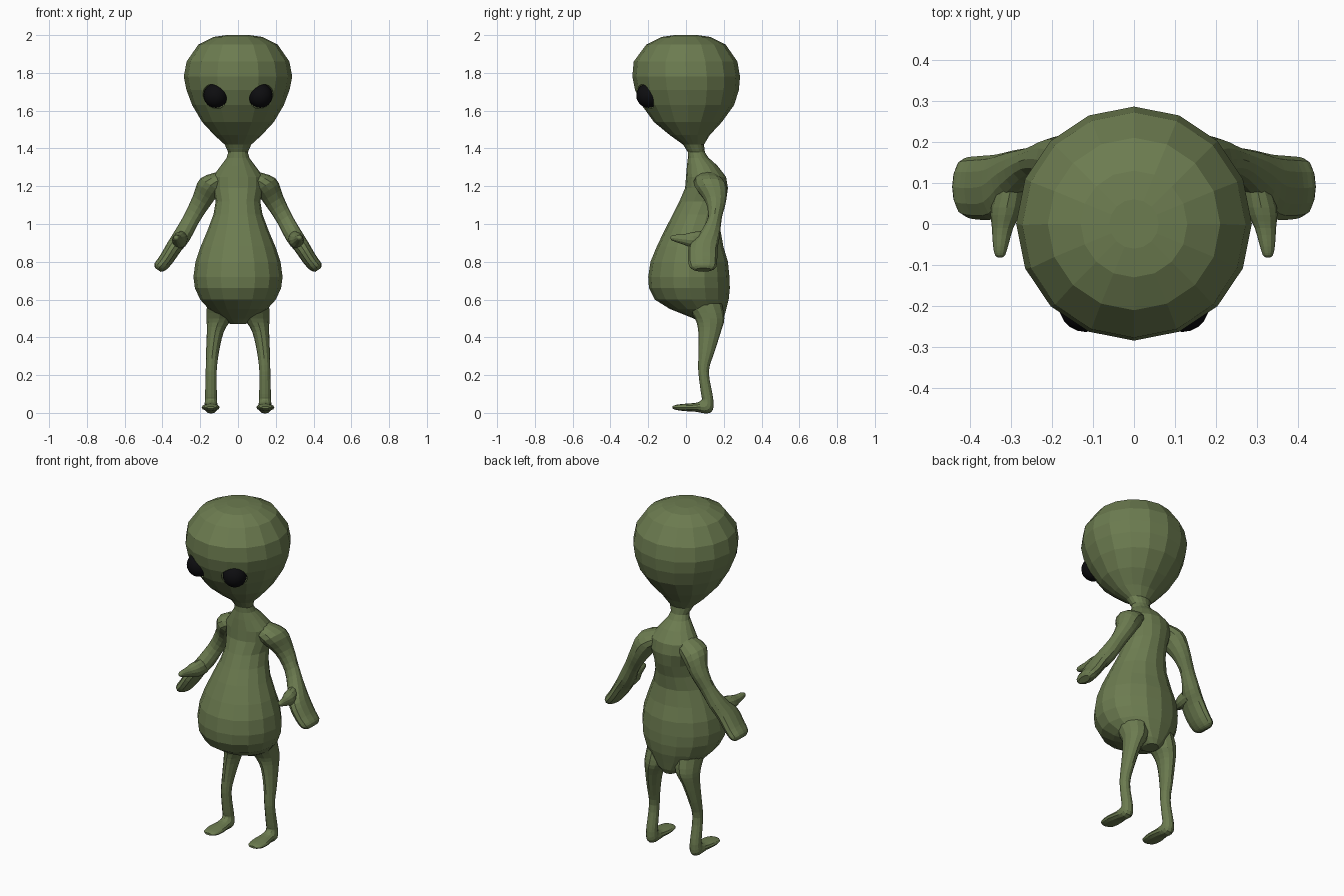
import bpy, bmesh, math
from mathutils import Vector

if "Cube" in bpy.data.objects:
    bpy.data.objects.remove(bpy.data.objects["Cube"])


def material(name, color):
    m = bpy.data.materials.new(name)
    m.diffuse_color = color
    m.use_nodes = True
    m.node_tree.nodes["Principled BSDF"].inputs["Base Color"].default_value = m.diffuse_color
    return m


skin = material("green_skin", (0.15, 0.2, 0.08, 1))
black = material("black_eye", (0.004, 0.004, 0.005, 1))


def finish(name, bm, mat, mirror):
    bmesh.ops.recalc_face_normals(bm, faces=bm.faces)
    me = bpy.data.meshes.new(name)
    bm.to_mesh(me)
    bm.free()
    me.materials.append(mat)
    ob = bpy.data.objects.new(name, me)
    bpy.context.collection.objects.link(ob)
    if mirror:
        ob.modifiers.new("mirror", 'MIRROR').use_mirror_merge = False
    return ob


def smooth_rings(rings, steps):
    """Catmull-Rom interpolation of ring parameters."""
    out = []
    for i in range(len(rings) - 1):
        p0, p1 = rings[max(i - 1, 0)], rings[i]
        p2, p3 = rings[i + 1], rings[min(i + 2, len(rings) - 1)]
        for s in range(steps):
            t = s / steps
            out.append([0.5 * (2 * b + (c - a) * t + (2 * a - 5 * b + 4 * c - d) * t * t
                               + (3 * b - a - 3 * c + d) * t ** 3)
                        for a, b, c, d in zip(p0, p1, p2, p3)])
    return out + [list(rings[-1])]


def loft(name, rings, sides=12, steps=3, u=(1, 0, 0), mirror=True):
    """Rings: x, y, z, half width along u, half depth, tilt of depth in degrees."""
    bm = bmesh.new()
    u = Vector(u)
    loops = []
    for x, y, z, hu, hv, a in smooth_rings(rings, steps):
        v = Vector((0, math.cos(math.radians(a)), math.sin(math.radians(a))))
        loops.append([bm.verts.new(Vector((x, y, z))
                                   + u * hu * math.sin(2 * math.pi * k / sides)
                                   + v * hv * math.cos(2 * math.pi * k / sides))
                      for k in range(sides)])
    for a, b in zip(loops, loops[1:]):
        for k in range(sides):
            j = (k + 1) % sides
            bm.faces.new((a[k], a[j], b[j], b[k]))
    bm.faces.new(loops[0])
    bm.faces.new(loops[-1])
    return finish(name, bm, skin, mirror)


def ball(name, radius, center, mat):
    bm = bmesh.new()
    bmesh.ops.create_uvsphere(bm, u_segments=20, v_segments=12, radius=radius)
    bmesh.ops.translate(bm, verts=bm.verts, vec=center)
    return finish(name, bm, mat, True)


# Head, neck and pear-shaped torso: z, front y, back y, half width
profile = [
    (2.0, -.06, .06, .06), (1.99, -.13, .13, .13), (1.95, -.21, .21, .21),
    (1.86, -.277, .272, .272), (1.78, -.284, .286, .287), (1.71, -.27, .28, .273),
    (1.63, -.235, .255, .243), (1.54, -.17, .19, .19), (1.47, -.085, .125, .125),
    (1.42, -.015, .095, .07), (1.38, .01, .1, .052), (1.35, .01, .12, .06),
    (1.31, .005, .165, .09), (1.25, 0, .212, .135), (1.19, -.005, .222, .135),
    (1.12, -.035, .212, .118), (1.05, -.07, .192, .13), (.97, -.112, .182, .16),
    (.88, -.155, .198, .198), (.8, -.188, .222, .225), (.72, -.2, .23, .236),
    (.66, -.196, .232, .228), (.6, -.165, .226, .2), (.55, -.085, .213, .155),
    (.5, .04, .2, .09), (.47, .09, .185, .04)]
body = loft("head_and_torso",
            [(0, (f + b) / 2, z, w, (b - f) / 2, 0) for z, f, b, w in profile],
            sides=16, steps=1, mirror=False)

# Arms ending in flat mitten hands
loft("arm", [
    (.06, .11, 1.25, .05, .06, 0), (.145, .128, 1.205, .065, .085, 0),
    (.195, .157, 1.12, .052, .055, 0), (.245, .152, 1.03, .044, .037, 0),
    (.295, .122, .94, .046, .057, 0), (.337, .092, .88, .042, .077, 0),
    (.382, .088, .81, .038, .077, 0), (.413, .09, .773, .034, .07, 0),
    (.424, .092, .757, .018, .045, 0)], u=(.84, 0, .55))

# Thumbs pointing forward
loft("thumb", [
    (.295, .11, .92, .03, .045, -90), (.31, .04, .915, .038, .043, -90),
    (.32, -.01, .918, .026, .028, -90), (.325, -.055, .924, .018, .019, -90),
    (.326, -.076, .926, .012, .012, -90), (.326, -.082, .926, .004, .004, -90)])

# Legs bending into flat feet
loft("leg_and_foot", [
    (.09, .09, .58, .075, .1, 0), (.1, .125, .5, .066, .078, 0),
    (.12, .125, .43, .045, .06, 0), (.135, .108, .32, .034, .042, 0),
    (.142, .093, .22, .029, .028, 0), (.143, .11, .1, .031, .03, 0),
    (.143, .115, .065, .032, .031, -15), (.143, .105, .034, .036, .042, -50),
    (.143, .06, .03, .04, .025, -90), (.145, 0, .029, .048, .02, -90),
    (.145, -.05, .029, .042, .014, -90), (.145, -.072, .029, .022, .006, -90)])

# Eyes set in round sockets
center = (.118, -.2, 1.68)
socket = ball("eye_socket_cutter", .071, center, skin)
socket.hide_render = True
socket.hide_viewport = False
socket.display_type = 'WIRE'
cut = body.modifiers.new("sockets", 'BOOLEAN')
cut.operation = 'DIFFERENCE'
cut.solver = 'EXACT'
cut.object = socket
eye = ball("eye", .065, (.118, -.198, 1.68), black)
eye.data.shade_smooth()
